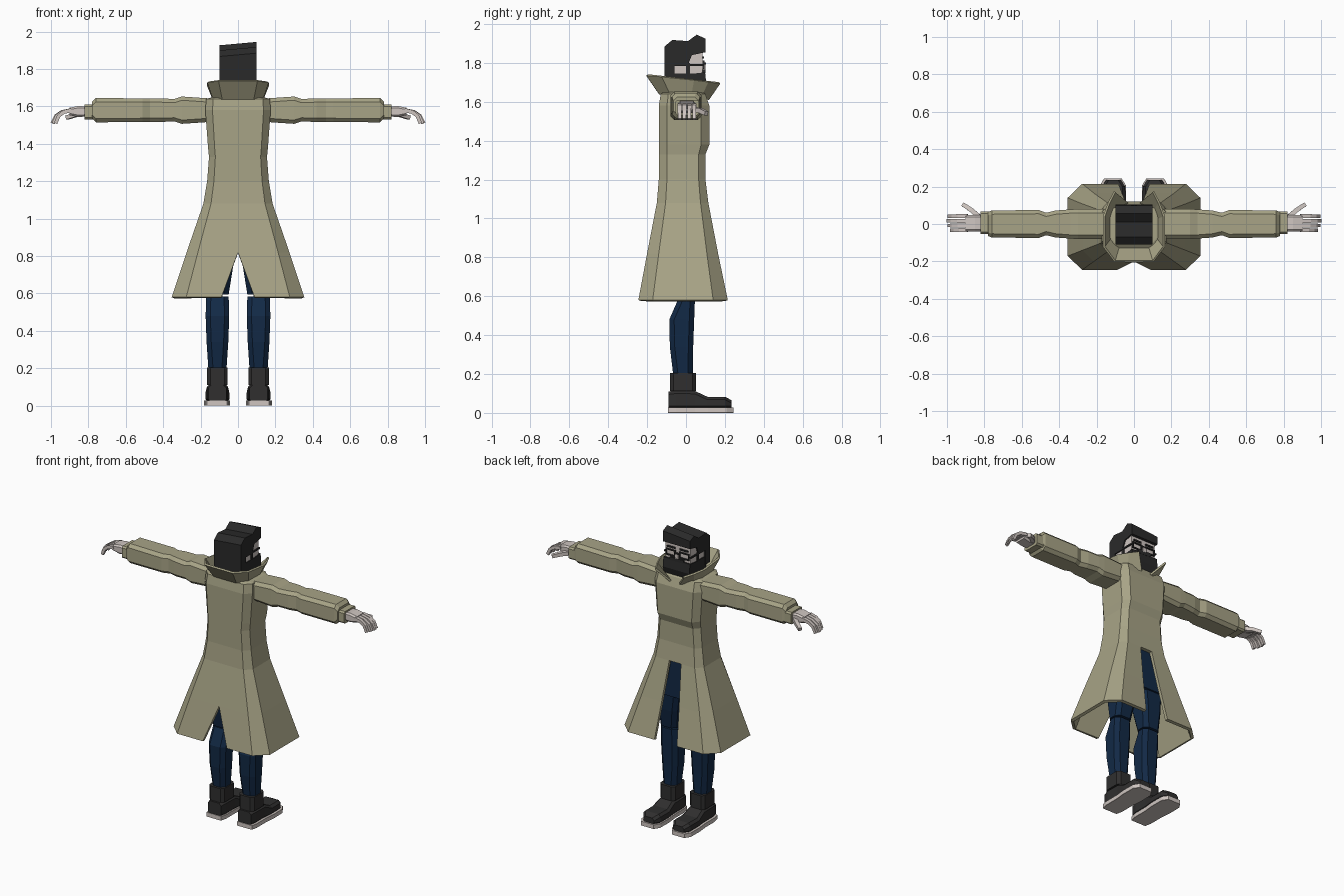
import bpy, bmesh
from mathutils import Vector

cube = bpy.data.objects.get("Cube")
if cube:
    bpy.data.objects.remove(cube, do_unlink=True)

CORNERS = ((-1, -1), (1, -1), (1, 1), (-1, 1))
ARM = 1.58      # height of the arm centre line
EYE = 1.79      # height of the eyes
LEG = .11       # distance of each leg from the middle


def material(name, *rgb):
    mat = bpy.data.materials.new(name)
    mat.use_nodes = True
    mat.diffuse_color = (*rgb, 1)
    shader = mat.node_tree.nodes["Principled BSDF"]
    shader.inputs["Base Color"].default_value = mat.diffuse_color
    shader.inputs["Roughness"].default_value = .9
    return mat


TAN = material("coat tan", .39, .37, .24)
NAVY = material("trouser navy", .006, .022, .06)
BLACK = material("hair black", .023, .023, .023)
CHARCOAL = material("boot charcoal", .029, .028, .028)
PALE = material("pale skin", .62, .56, .53)


def loft(name, mat, rings, mirror=True, cloth=None, skip=None):
    """Skin equal-length rings; cloth makes an open strip with that thickness."""
    bm = bmesh.new()
    verts = [[bm.verts.new(point) for point in ring] for ring in rings]
    count = len(rings[0])
    for row, (lower, upper) in enumerate(zip(verts, verts[1:])):
        for i in range(count - 1 if cloth else count):
            if skip and skip(row, i):
                continue
            j = (i + 1) % count
            bm.faces.new((lower[i], lower[j], upper[j], upper[i]))
    if not cloth:
        bm.faces.new(verts[0])
        bm.faces.new(verts[-1])
    bmesh.ops.remove_doubles(bm, verts=bm.verts, dist=.0005)
    bmesh.ops.recalc_face_normals(bm, faces=bm.faces)
    mesh = bpy.data.meshes.new(name)
    bm.to_mesh(mesh)
    bm.free()
    mesh.materials.append(mat)
    part = bpy.data.objects.new(name, mesh)
    bpy.context.collection.objects.link(part)
    if mirror:
        part.modifiers.new("mirror", 'MIRROR')
    if cloth:
        solid = part.modifiers.new("cloth", 'SOLIDIFY')
        solid.thickness = cloth
        solid.offset = -1
    return part


def prism(name, mat, axis, cut, rows, mirror=True):
    """Cut-cornered sections along an axis; row = position, centre, half sizes."""
    rings = []
    for position, u, v, half_u, half_v in rows:
        ring = []
        for a, b in CORNERS:
            pair = [(u + a * half_u, v + b * (half_v - cut)),
                    (u + a * (half_u - cut), v + b * half_v)]
            ring += pair if a == b else reversed(pair)
        points = []
        for pair in ring:
            point = list(pair)
            point.insert("xyz".index(axis), position)
            points.append(point)
        rings.append(points)
    return loft(name, mat, rings, mirror)


def box(name, mat, centre, half, mirror=True):
    x, y, z = centre
    hx, hy, hz = half
    rings = [[(x + a * hx, y + b * hy, z + side * hz) for a, b in CORNERS] for side in (-1, 1)]
    return loft(name, mat, rings, mirror)


def head_profile(name, mat, outline, width):
    """Extrude a side outline, measured from eye height, across the head."""
    rings = [[(x, y, EYE + rise) for y, rise in outline] for x in (-width, width)]
    return loft(name, mat, rings, mirror=False)


def digit(name, path, radius):
    """Tapering square tube bent along a path."""
    points = [Vector(p) for p in path]
    side = (points[-1] - points[0]).cross(Vector((0, 0, 1))).normalized()
    rings = []
    for i, p in enumerate(points):
        ahead = points[min(i + 1, len(points) - 1)]
        behind = points[max(i - 1, 0)]
        up = side.cross((ahead - behind).normalized())
        size = radius * (1 - i / len(points) / 4)
        rings.append([p + (side * a + up * b) * size for a, b in CORNERS])
    loft(name, PALE, rings)


# Coat body: height, half width, front depth, back depth
coat = []
for z, width, front, back in (
        (.58, .355, .215, .245), (.82, .275, .165, .2), (1.08, .185, .115, .15),
        (1.2, .165, .1, .14), (1.33, .155, .1, .14), (1.38, .16, .12, .14),
        (1.58, .175, .12, .14), (1.64, .17, .1, .13), (1.655, .12, .08, .11),
        (1.66, .02, .02, .02)):
    corner = width * .78
    front_slit = corner * .3
    back_slit = max(0, .82 - z) * .37
    outline = [(0, front), (front_slit, front), (corner, front), (width, front * .65),
               (width, -back * .7), (corner, -back), (back_slit, -back)]
    coat.append([(x, y, z) for x, y in outline])
loft("coat", TAN, coat, cloth=.02, skip=lambda row, i: row < 2 and i == 0)

# Flared collar, open at the front
rim = [(.1, .17), (.13, .11), (.155, .04), (.155, -.12), (.1, -.195), (0, -.195)]
neckline = [(.03 if y > .15 else x * .8, y * .66) for x, y in rim]
loft("collar", TAN, [[(x, y, 1.645 - max(y, 0) / 4) for x, y in neckline],
                     [(x, y, 1.72 - y / 9) for x, y in rim]], cloth=.012)

# Sleeves and cuffs: distance out, half depth, half height
sleeve = ((.14, .08, .062), (.3, .08, .073), (.34, .078, .06), (.42, .072, .063),
          (.47, .06, .063), (.51, .075, .063), (.76, .072, .065), (.78, .065, .045))
prism("sleeves", TAN, "x", .02, [(x, 0, ARM, depth, high) for x, depth, high in sleeve])
prism("cuffs", TAN, "x", .01, [(x, .007, ARM - .01, .06, .04) for x in (.76, .82)])

# Hands
prism("palms", PALE, "x", .01, [(x, .004, ARM - .007, .044, high)
                                for x, high in ((.8, .025), (.85, .03), (.9, .02))])
curl = ((0, 0), (.05, -.01), (.08, -.03), (.1, -.07))
for i, name in enumerate(("little", "ring", "middle", "index")):
    reach = (.85, .98, 1.04, .98)[i]
    digit(name + "_fingers", [(.89 + out * reach, i * .025 - .033, ARM + drop)
                              for out, drop in curl], .011)
digit("thumbs", [(.83, .04, ARM - .02), (.87, .075, ARM - .025), (.915, .105, ARM - .04)], .013)

# Trousers: height, middle depth, half width, half depth
for name, rows in (
        ("lower_legs", ((.19, -.015, .048, .05), (.34, -.023, .058, .06),
                        (.48, -.022, .063, .064), (.585, .003, .06, .043))),
        ("thighs", ((.595, 0, .06, .05), (.72, 0, .07, .07), (.86, 0, .08, .08)))):
    prism(name, NAVY, "z", .025, [(z, LEG - max(0, z - .6) / 12, y, wide, deep)
                                  for z, y, wide, deep in rows])
prism("hips", NAVY, "z", .035, [(z, 0, 0, wide, .09) for z, wide in
                                ((.83, .165), (1, .16), (1.15, .13))], mirror=False)

# Boots: position, half width, height of the upper
foot = ((-.09, .048, .11), (-.05, .057, .115), (.045, .057, .113),
        (.11, .064, .083), (.2, .063, .083), (.235, .04, .065))
prism("boot_feet", CHARCOAL, "y", .015,
      [(y, LEG, top / 2 + .01, wide, top / 2 - .01) for y, wide, top in foot])
prism("soles", PALE, "y", .001,
      [(y * 1.04, LEG + .003, .014, wide + .006, .014) for y, wide, top in foot])
prism("boot_shafts", CHARCOAL, "z", .018, [(z, LEG, -.015, .055, .067) for z in (.112, .205)])

# Head, hair and beard
box("face", PALE, (0, 0, EYE - .02), (.092, .085, .11), mirror=False)
hair = head_profile("hair", BLACK, [
    (-.11, -.1), (-.11, .095), (-.07, .128), (.01, .122), (.055, .155), (.1, .135),
    (.1, .065), (.03, .05), (.01, 0), (-.06, 0), (-.06, -.1)], .1)
for v in hair.data.vertices:  # lopsided parting
    if v.co.x < 0 and v.co.z > EYE + .09:
        v.co.z -= .018
head_profile("beard", BLACK, [(-.07, -.13), (-.07, -.045), (.04, -.045), (.098, -.038),
                              (.105, -.1), (.09, -.145)], .098)
box("sideburns", BLACK, (.09, .01, EYE - .02), (.007, .01, .03))
box("moustache", BLACK, (0, .09, EYE - .035), (.05, .01, .01), mirror=False)
box("nose", PALE, (0, .09, EYE - .01), (.012, .01, .018), mirror=False)

# Spectacles and eyebrows
for side in (-1, 1):
    box("spectacle_rims", BLACK, (.05, .09, EYE + side * .018), (.037, .004, .004))
    box("spectacle_uprights", BLACK, (.05 + side * .033, .09, EYE), (.004, .004, .02))
box("spectacle_bridge", BLACK, (0, .095, EYE + .007), (.016, .007, .004), mirror=False)
box("spectacle_temples", BLACK, (.095, .01, EYE), (.005, .08, .005))
box("eyebrows", BLACK, (.047, .087, EYE + .037), (.03, .006, .005))
